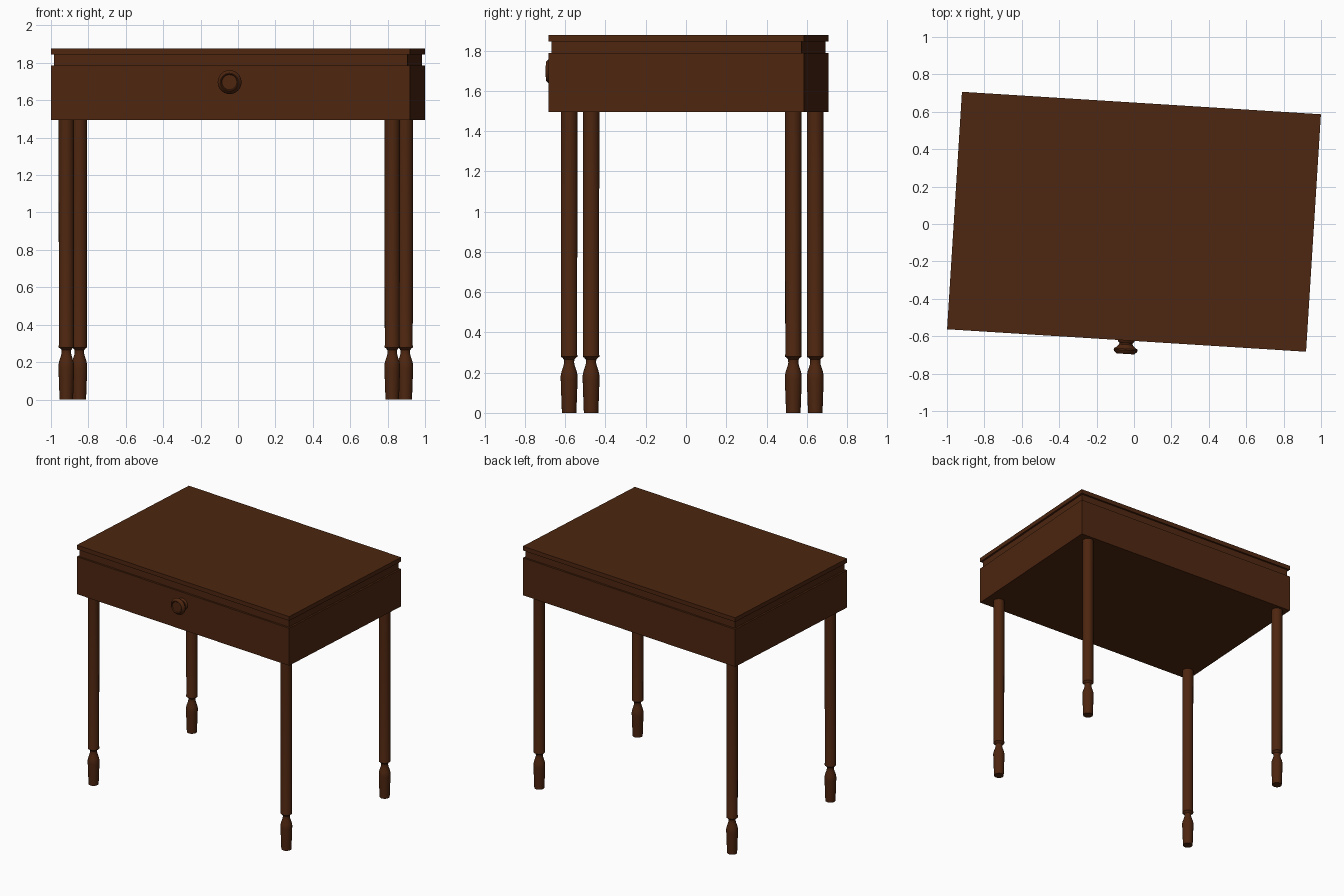
import bpy, bmesh, math
from mathutils import Matrix, Vector

if "Cube" in bpy.data.objects:
    bpy.data.objects.remove(bpy.data.objects["Cube"])

# whole table is turned slightly about z
PLACE = Matrix.Translation((0, 0.012, 0)) @ Matrix.Rotation(math.radians(-3.58), 4, 'Z')

wood = bpy.data.materials.new("dark brown wood")
wood.diffuse_color = (0.075, 0.019, 0.005, 1)
wood.use_nodes = True
wood.node_tree.nodes["Principled BSDF"].inputs["Base Color"].default_value = wood.diffuse_color


def finish(name, bm, local=Matrix(), smooth=False):
    bmesh.ops.recalc_face_normals(bm, faces=bm.faces)
    me = bpy.data.meshes.new(name)
    bm.to_mesh(me)
    bm.free()
    me.materials.append(wood)
    ob = bpy.data.objects.new(name, me)
    bpy.context.collection.objects.link(ob)
    ob.matrix_world = PLACE @ local
    if smooth:
        bpy.ops.object.select_all(action='DESELECT')
        ob.select_set(True)
        bpy.context.view_layer.objects.active = ob
        bpy.ops.object.shade_smooth_by_angle(angle=math.radians(35))
    return ob


def box(name, w, d, z0, z1):
    bm = bmesh.new()
    bmesh.ops.create_cube(bm, size=1, matrix=Matrix.Translation((0, 0, (z0 + z1) / 2))
                          @ Matrix.Diagonal((w, d, z1 - z0, 1)))
    return finish(name, bm)


def turned(name, profile, local, sides=24):
    """Turned part: (radius, height) profile spun about z, ends capped."""
    bm = bmesh.new()
    rings = []
    for r, z in profile:
        rings.append([bm.verts.new((r * math.cos(2 * math.pi * i / sides),
                                    r * math.sin(2 * math.pi * i / sides), z))
                      for i in range(sides)])
    for a, b in zip(rings, rings[1:]):
        for i in range(sides):
            j = (i + 1) % sides
            bm.faces.new((a[i], a[j], b[j], b[i]))
    bm.faces.new(rings[0])
    bm.faces.new(rings[-1])
    return finish(name, bm, local, True)


# top slab, recessed band and drawer case
W, D = 1.923, 1.272
box("table_top", W, D, 1.845, 1.878)
box("recessed_band", W - 0.028, D - 0.028, 1.78, 1.85)
box("drawer_case", W, D, 1.495, 1.787)

# four turned legs
leg = [(0.036, 0), (0.039, 0.08), (0.042, 0.165), (0.042, 0.185), (0.038, 0.205),
       (0.028, 0.235), (0.025, 0.25), (0.026, 0.265), (0.034, 0.274),
       (0.041, 0.279), (0.041, 0.287), (0.040, 0.29), (0.041, 1.50)]
for fb, y in (("front", -0.558), ("back", 0.558)):
    for lr, x in (("left", -0.873), ("right", 0.873)):
        turned(f"{fb}_{lr}_leg", leg, Matrix.Translation((x - 0.013, y + 0.018, 0)))

# turned drawer knob on the front
knob = [(0.046, -0.005), (0.044, 0.006), (0.036, 0.014), (0.036, 0.022), (0.046, 0.034),
        (0.062, 0.045), (0.064, 0.052), (0.060, 0.060), (0.048, 0.072),
        (0.045, 0.072), (0.040, 0.066)]
turned("drawer_knob", knob, Matrix.Translation((-0.002, -D / 2, 1.697))
       @ Matrix.Rotation(math.radians(90), 4, 'X'))
